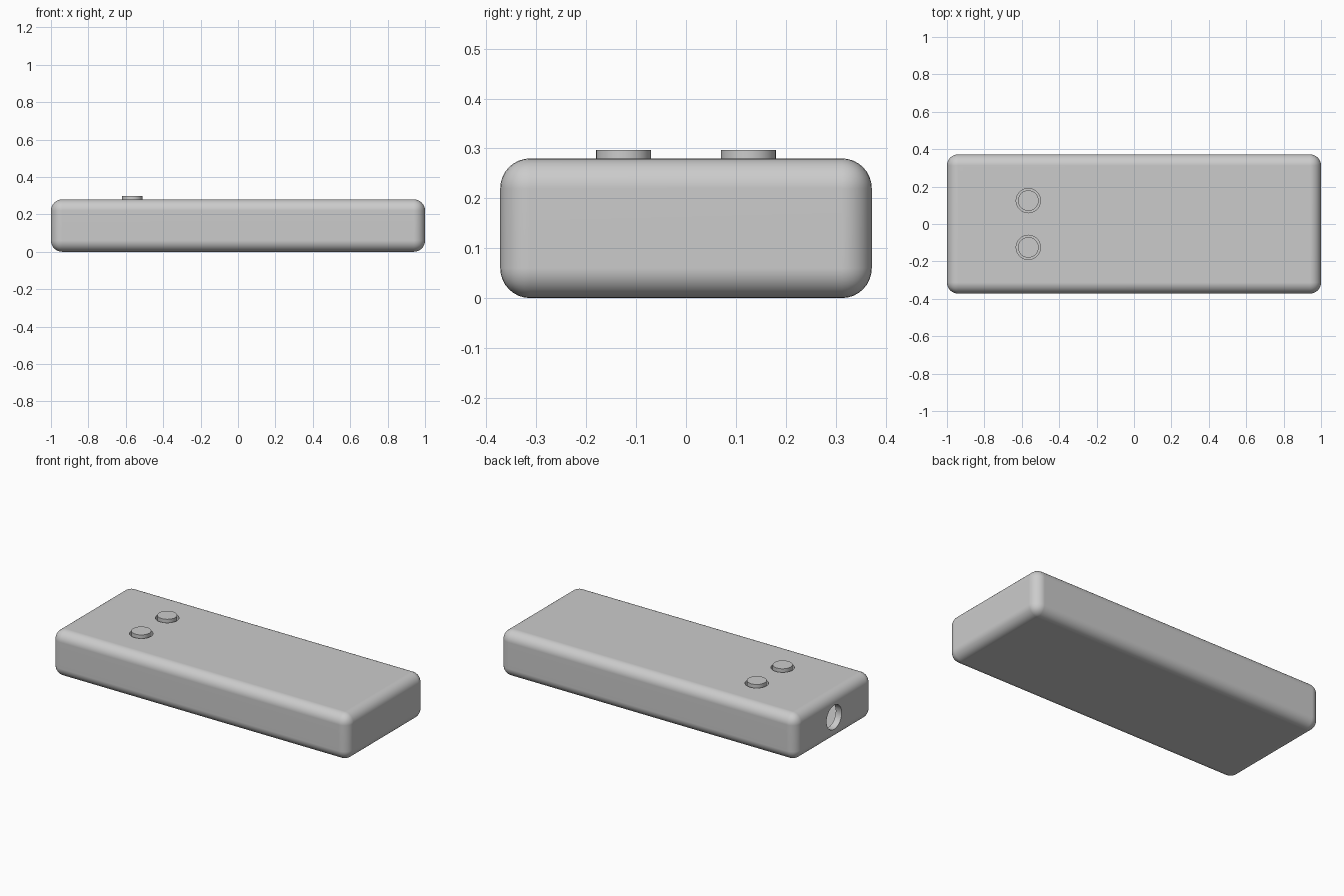
import bpy
import bmesh
import math
from mathutils import Matrix

if "Cube" in bpy.data.objects:
    bpy.data.objects.remove(bpy.data.objects["Cube"], do_unlink=True)

HEIGHT, WALL = 0.28, 0.04
BUTTON_X, BUTTON_Y = -0.565, 0.125

grey = bpy.data.materials.new("light grey plastic")
grey.use_nodes = True
colour = (0.6, 0.6, 0.6, 1)
grey.diffuse_color = colour
grey.node_tree.nodes["Principled BSDF"].inputs["Base Color"].default_value = colour


def finish(name, bm):
    mesh = bpy.data.meshes.new(name)
    bm.to_mesh(mesh)
    bm.free()
    obj = bpy.data.objects.new(name, mesh)
    bpy.context.collection.objects.link(obj)
    mesh.materials.append(grey)
    return obj


def rounded_box(name, size, radius, segments):
    bm = bmesh.new()
    bmesh.ops.create_cube(bm, size=1)
    bmesh.ops.scale(bm, vec=size, verts=bm.verts)
    bmesh.ops.translate(bm, vec=(0, 0, HEIGHT / 2), verts=bm.verts)
    bmesh.ops.bevel(bm, geom=bm.edges[:], offset=radius, segments=segments,
                    profile=0.5, affect='EDGES')
    return finish(name, bm)


def add_cylinder(bm, x, y, bottom, top, radius):
    bmesh.ops.create_cone(bm, cap_ends=True, segments=48, radius1=radius,
                          radius2=radius, depth=top - bottom,
                          matrix=Matrix.Translation((x, y, (bottom + top) / 2)))


def activate(obj):
    bpy.ops.object.select_all(action='DESELECT')
    obj.select_set(True)
    bpy.context.view_layer.objects.active = obj


def cut(obj, cutter):
    cutter.hide_render = True
    mod = obj.modifiers.new("cut", 'BOOLEAN')
    mod.operation = 'DIFFERENCE'
    mod.solver = 'EXACT'
    mod.object = cutter
    activate(obj)
    bpy.ops.object.modifier_apply(modifier=mod.name)
    bpy.data.objects.remove(cutter, do_unlink=True)


def smooth(obj):
    activate(obj)
    bpy.ops.object.shade_smooth_by_angle(angle=math.radians(35))
    mod = obj.modifiers.new("even shading", 'WEIGHTED_NORMAL')
    mod.keep_sharp = True


# Hollow rounded case
case = rounded_box("case", (2, 0.745, HEIGHT), 0.06, 8)
cut(case, rounded_box("cavity_cutter",
                      (2 - 2 * WALL, 0.745 - 2 * WALL, HEIGHT - 2 * WALL), 0.02, 3))

# Round socket through the end wall
bm = bmesh.new()
bmesh.ops.create_cone(bm, cap_ends=True, segments=48, radius1=0.073, radius2=0.073,
                      depth=0.2, matrix=Matrix.Translation((-1, 0, HEIGHT / 2))
                      @ Matrix.Rotation(math.pi / 2, 4, 'Y'))
cut(case, finish("socket_cutter", bm))

# Clearance holes and the flanged buttons that sit in them
for side, name in ((-1, "front_button"), (1, "back_button")):
    y = side * BUTTON_Y
    bm = bmesh.new()
    add_cylinder(bm, BUTTON_X, y, 0.2, 0.35, 0.065)
    cut(case, finish("button_cutter", bm))
    bm = bmesh.new()
    add_cylinder(bm, BUTTON_X, y, 0.22, 0.297, 0.055)
    add_cylinder(bm, BUTTON_X, y, 0.2, 0.235, 0.08)
    smooth(finish(name, bm))

smooth(case)
